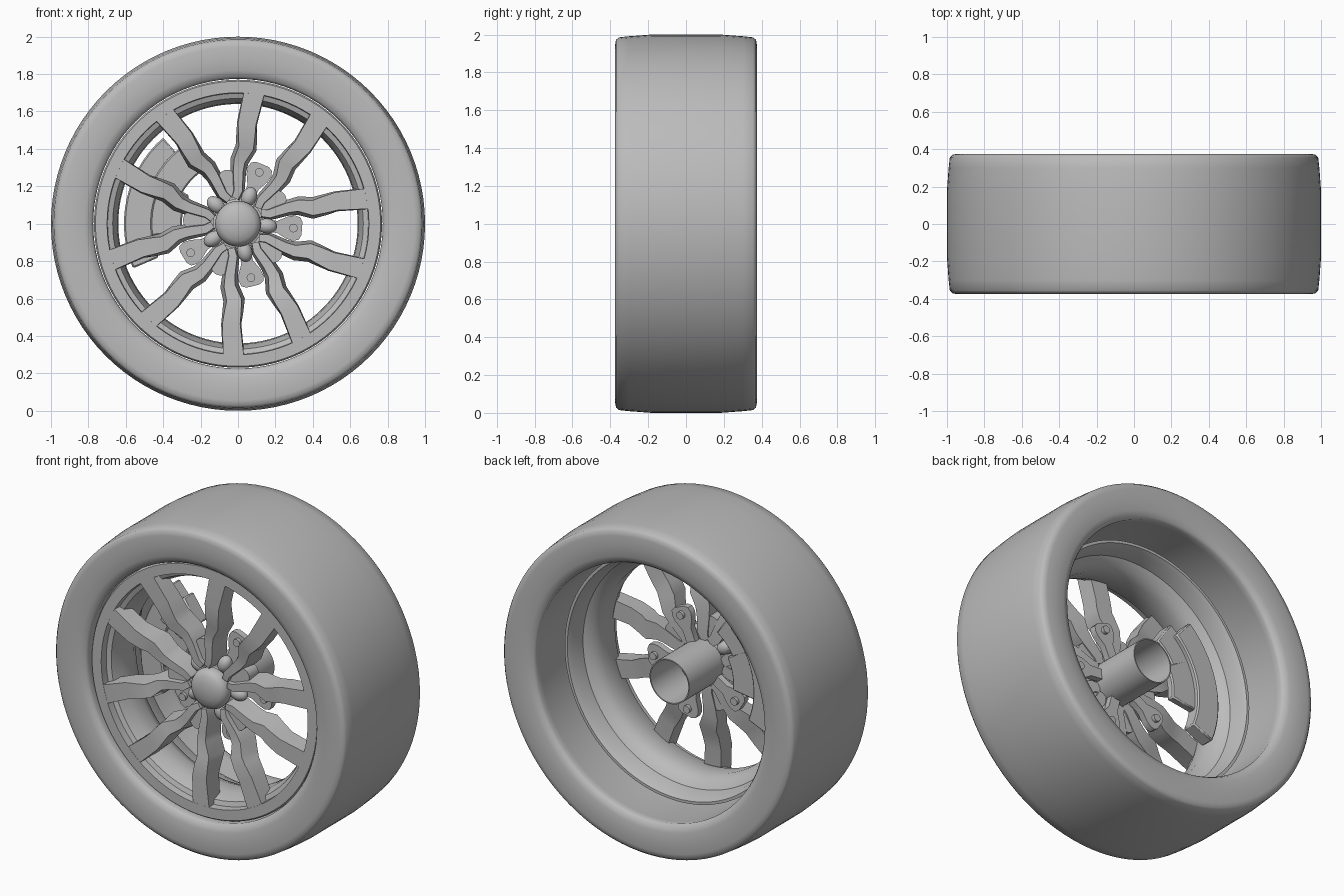
import bpy, bmesh, math
from mathutils import Vector

cube = bpy.data.objects.get("Cube")
if cube:
    bpy.data.objects.remove(cube, do_unlink=True)

grey = bpy.data.materials.new("plain_grey")
grey.use_nodes = True
COLOUR = (0.5, 0.5, 0.5, 1)
grey.diffuse_color = COLOUR
grey.node_tree.nodes["Principled BSDF"].inputs["Base Color"].default_value = COLOUR

CENTRE = 1.0          # axle height
FIRST_SPOKE = 31.5    # angle of the first forked spoke
STEP = 72


def place(u, v, y, angle):
    """Radial u, tangential v and depth y to model space."""
    a = math.radians(angle)
    return Vector((u * math.cos(a) - v * math.sin(a), y,
                   CENTRE + u * math.sin(a) + v * math.cos(a)))


def finish(bm, name, smooth=40):
    bmesh.ops.remove_doubles(bm, verts=bm.verts, dist=1e-5)
    bmesh.ops.recalc_face_normals(bm, faces=bm.faces)
    mesh = bpy.data.meshes.new(name)
    bm.to_mesh(mesh)
    bm.free()
    mesh.materials.append(grey)
    ob = bpy.data.objects.new(name, mesh)
    bpy.context.collection.objects.link(ob)
    bpy.ops.object.select_all(action='DESELECT')
    bpy.context.view_layer.objects.active = ob
    ob.select_set(True)
    bpy.ops.object.shade_smooth_by_angle(angle=math.radians(smooth))
    return ob


def skin(bm, rings, closed_path, closed_ring):
    n, m = len(rings), len(rings[0])
    for i in range(n if closed_path else n - 1):
        for j in range(m if closed_ring else m - 1):
            a, b = rings[i], rings[(i + 1) % n]
            k = (j + 1) % m
            bm.faces.new((a[j], a[k], b[k], b[j]))


def lathe(name, profile, closed, segments=96, smooth=40):
    """Spin (radius, y) points round the axle."""
    bm = bmesh.new()
    rings = [[bm.verts.new(place(r, 0, y, 360 * s / segments)) for r, y in profile]
             for s in range(segments)]
    skin(bm, rings, True, closed)
    return finish(bm, name, smooth)


def prism(bm, outline, y0, y1, angle):
    """Extrude a (u, v) outline along the axle."""
    rings = [[bm.verts.new(place(u, v, y, angle)) for u, v in outline] for y in (y0, y1)]
    skin(bm, rings, False, True)
    bm.faces.new(rings[0])
    bm.faces.new(rings[1])


def arc(cu, radius, a0, a1, n):
    """Arc of (u, v) points round a centre on the u axis."""
    angles = [math.radians(a0 + (a1 - a0) * i / n) for i in range(n + 1)]
    return [(cu + radius * math.cos(a), radius * math.sin(a)) for a in angles]


def sector(name, r0, r1, a0, a1, y0, y1):
    bm = bmesh.new()
    prism(bm, arc(0, r1, a0, a1, 14) + arc(0, r0, a1, a0, 14), y0, y1, 0)
    ob = finish(bm, name, 30)
    bev = ob.modifiers.new("soft_edges", 'BEVEL')
    bev.width = 0.008
    bev.limit_method = 'ANGLE'


# Tyre: symmetric sidewalls and tread round an open bore
half = [(0.78, 0.30), (0.774, 0.34), (0.785, 0.358), (0.82, 0.37), (0.88, 0.375),
        (0.945, 0.375), (0.972, 0.37), (0.985, 0.355), (0.991, 0.30), (1.0, 0.18)]
lathe("tyre", [(r, -y) for r, y in half] + half[::-1], True, smooth=60)

# Rim: front ring, narrow barrel and rear lip
lathe("rim", [(0.770, -0.27), (0.770, -0.315), (0.762, -0.325), (0.70, -0.325),
              (0.697, -0.28), (0.67, -0.27), (0.645, -0.20), (0.64, -0.10),
              (0.665, -0.04), (0.705, -0.01), (0.72, 0.07), (0.735, 0.10),
              (0.752, 0.10), (0.75, 0.07), (0.735, -0.02), (0.69, -0.06),
              (0.67, -0.12), (0.68, -0.20), (0.72, -0.26)], True)

# Hub: domed cap in front, neck, then an open tube behind
lathe("hub", [(0, -0.325), (0.05, -0.321), (0.09, -0.309), (0.112, -0.293),
              (0.122, -0.265), (0.120, -0.24), (0.10, -0.23), (0.10, -0.18),
              (0.135, -0.17), (0.135, 0.16), (0.128, 0.16), (0.128, -0.12),
              (0, -0.12)], False, 48)

# Forked spokes: u, v, front half width, back half width, front y, back y
ARM = [(0.690, 0.262, 0.056, 0.058, -0.324, -0.22),
       (0.510, 0.172, 0.048, 0.054, -0.324, -0.21),
       (0.440, 0.153, 0.044, 0.056, -0.321, -0.20),
       (0.385, 0.137, 0.040, 0.058, -0.310, -0.18),
       (0.325, 0.086, 0.030, 0.050, -0.292, -0.17),
       (0.270, 0.066, 0.026, 0.042, -0.288, -0.165),
       (0.170, 0.042, 0.022, 0.034, -0.288, -0.16),
       (0.135, 0.016, 0.018, 0.026, -0.282, -0.16)]


def spoke_arm(bm, angle, side):
    rings = []
    for i, (u, v, wf, wb, yf, yb) in enumerate(ARM):
        before, after = ARM[max(i - 1, 0)], ARM[min(i + 1, len(ARM) - 1)]
        t = Vector((after[0] - before[0], after[1] - before[1])).normalized()
        corners = ((wf, yf), (-wf, yf), (-wb, yb), (wb, yb))
        rings.append([bm.verts.new(place(u - t.y * w, side * (v + t.x * w), y, angle))
                      for w, y in corners])
    skin(bm, rings, False, True)
    bm.faces.new(rings[0])
    bm.faces.new(rings[-1])


for k in range(5):
    angle = FIRST_SPOKE + STEP * k
    for side, label in ((1, "left"), (-1, "right")):
        bm = bmesh.new()
        spoke_arm(bm, angle, side)
        finish(bm, f"spoke_{k + 1}_{label}_arm", 30)
    # Rounded groove floor in the fork
    bm = bmesh.new()
    prism(bm, [(0.13, -0.03)] + arc(0.245, 0.05, -75, 75, 10) + [(0.13, 0.03)],
          -0.26, -0.17, angle)
    finish(bm, f"spoke_{k + 1}_web", 30)

# Lug between each pair of spokes, and bolted carrier tabs
for k in range(5):
    angle = FIRST_SPOKE + STEP / 2 + STEP * k
    bm = bmesh.new()
    bmesh.ops.create_uvsphere(bm, u_segments=16, v_segments=10, radius=1)
    for vert in bm.verts:
        x, y, z = vert.co
        vert.co = place(0.155 + 0.055 * x, 0.04 * z, -0.21 + 0.04 * y, angle)
    finish(bm, f"lug_{k + 1}", 60)
    if k == 1:      # the caliper takes the place of this tab
        continue
    side = [(0.11, 0.03), (0.21, 0.032), (0.265, 0.06), (0.30, 0.068),
            (0.33, 0.06), (0.343, 0.035)]
    bm = bmesh.new()
    prism(bm, side + [(u, -v) for u, v in side[::-1]], -0.16, -0.12, angle)
    finish(bm, f"carrier_tab_{k + 1}", 30)
    bm = bmesh.new()
    prism(bm, arc(0.297, 0.023, 0, 337.5, 15), -0.18, -0.10, angle)
    finish(bm, f"tab_bolt_{k + 1}", 30)

# Brake caliper on the right side
sector("caliper_body", 0.46, 0.61, 131, 203, -0.08, 0.01)
sector("brake_pad", 0.30, 0.47, 150, 188, -0.07, -0.02)
sector("caliper_bracket", 0.34, 0.51, 124, 152, -0.12, -0.02)
